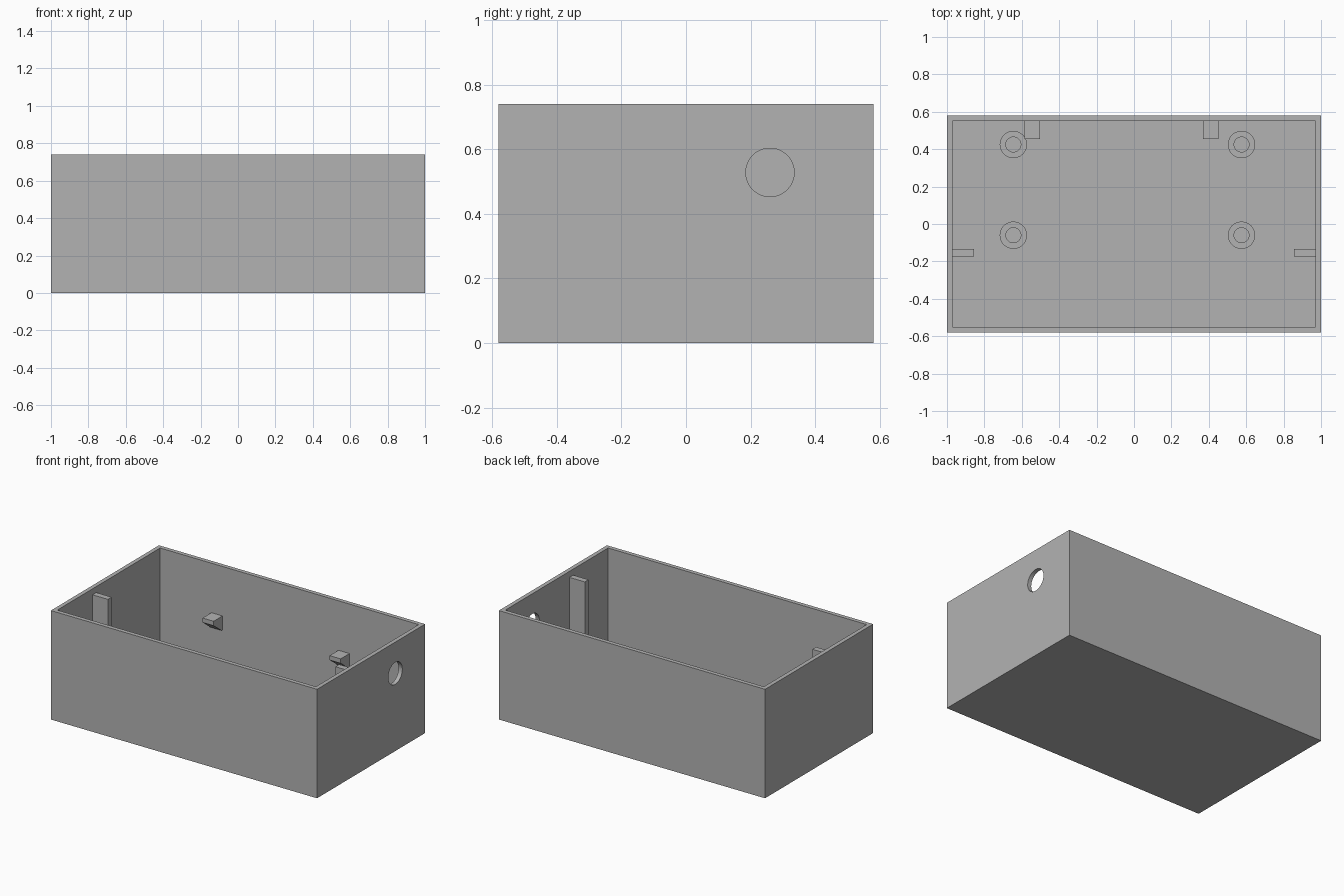
import bpy, bmesh, math
from mathutils import Matrix, Vector

if "Cube" in bpy.data.objects:
    bpy.data.objects.remove(bpy.data.objects["Cube"], do_unlink=True)

HX, HY, HEIGHT, WALL = 1.0, 0.58, 0.74, 0.04
INX, INY = HX - WALL, HY - WALL
EMBED = 0.01  # how far fittings sink into the walls and floor

grey = bpy.data.materials.new("grey plastic")
grey.use_nodes = True
colour = (0.45, 0.45, 0.45, 1)
grey.diffuse_color = colour
grey.node_tree.nodes["Principled BSDF"].inputs["Base Color"].default_value = colour


def finish(bm, name, smooth=False):
    bmesh.ops.recalc_face_normals(bm, faces=bm.faces)
    mesh = bpy.data.meshes.new(name)
    bm.to_mesh(mesh)
    bm.free()
    mesh.materials.append(grey)
    obj = bpy.data.objects.new(name, mesh)
    bpy.context.collection.objects.link(obj)
    bpy.ops.object.select_all(action="DESELECT")
    obj.select_set(True)
    bpy.context.view_layer.objects.active = obj
    if smooth:
        bpy.ops.object.shade_smooth_by_angle(angle=math.radians(30))
    return obj


def add_box(bm, low, high):
    low, high = Vector(low), Vector(high)
    size = Matrix.Diagonal((*(high - low), 1))
    return bmesh.ops.create_cube(bm, size=1, matrix=Matrix.Translation((low + high) / 2) @ size)


# Open tray: inset the top face and sink it to the floor
bm = bmesh.new()
add_box(bm, (-HX, -HY, 0), (HX, HY, HEIGHT))
top = max(bm.faces, key=lambda f: f.calc_center_median().z)
bmesh.ops.inset_region(bm, faces=[top], thickness=WALL)
pocket = bmesh.ops.extrude_discrete_faces(bm, faces=[top])["faces"][0]
bmesh.ops.translate(bm, verts=pocket.verts, vec=(0, 0, WALL - HEIGHT))
case = finish(bm, "case")

# Round cable hole through one end wall
bm = bmesh.new()
bmesh.ops.create_cone(bm, cap_ends=True, segments=48, radius1=0.075, radius2=0.075, depth=0.2,
                      matrix=Matrix.Translation((HX, 0.26, 0.528)) @ Matrix.Rotation(math.pi / 2, 4, "Y"))
cutter = finish(bm, "cable_hole_cutter")
cutter.hide_render = True
cut = case.modifiers.new("cable hole", "BOOLEAN")
cut.operation, cut.solver, cut.object = "DIFFERENCE", "EXACT", cutter
bpy.context.view_layer.objects.active = case
bpy.ops.object.modifier_apply(modifier=cut.name)
bpy.data.objects.remove(cutter, do_unlink=True)
case.select_set(True)
bpy.ops.object.shade_smooth_by_angle(angle=math.radians(30))

# Upright ribs on the end walls that stop short of the rim
for side, name in ((-1, "right_rib"), (1, "left_rib")):
    bm = bmesh.new()
    inner, outer = sorted((side * 0.855, side * (INX + EMBED)))
    add_box(bm, (inner, -0.175, WALL - EMBED), (outer, -0.135, HEIGHT - WALL))
    finish(bm, name)

# Wedge clips on the back wall
clip_profile = [(INY + EMBED, 0.405), (0.455, 0.405), (0.455, 0.375), (INY, 0.31), (INY + EMBED, 0.31)]
for x, name in ((-0.585, "right_clip"), (0.37, "left_clip")):
    bm = bmesh.new()
    face = bm.faces.new([bm.verts.new((x, y, z)) for y, z in clip_profile])
    end = bmesh.ops.extrude_face_region(bm, geom=[face])["geom"]
    bmesh.ops.translate(bm, verts=[v for v in end if isinstance(v, bmesh.types.BMVert)], vec=(0.083, 0, 0))
    finish(bm, name)

# Hollow screw posts on the floor
post_profile = [(0.04, WALL - EMBED), (0.04, 0.12), (0.073, 0.12), (0.073, WALL - EMBED)]
for x, side in ((-0.645, "right"), (0.575, "left")):
    for y, end in ((-0.06, "front"), (0.425, "back")):
        bm = bmesh.new()
        ring = [bm.verts.new((r, 0, z)) for r, z in post_profile]
        edges = [bm.edges.new((ring[i - 1], ring[i])) for i in range(4)]
        bmesh.ops.spin(bm, geom=ring + edges, cent=(0, 0, 0), axis=(0, 0, 1),
                       angle=math.tau, steps=40, use_merge=True)
        bmesh.ops.remove_doubles(bm, verts=bm.verts, dist=0.0001)
        bmesh.ops.translate(bm, verts=bm.verts, vec=(x, y, 0))
        finish(bm, f"{end}_{side}_screw_post", smooth=True)
